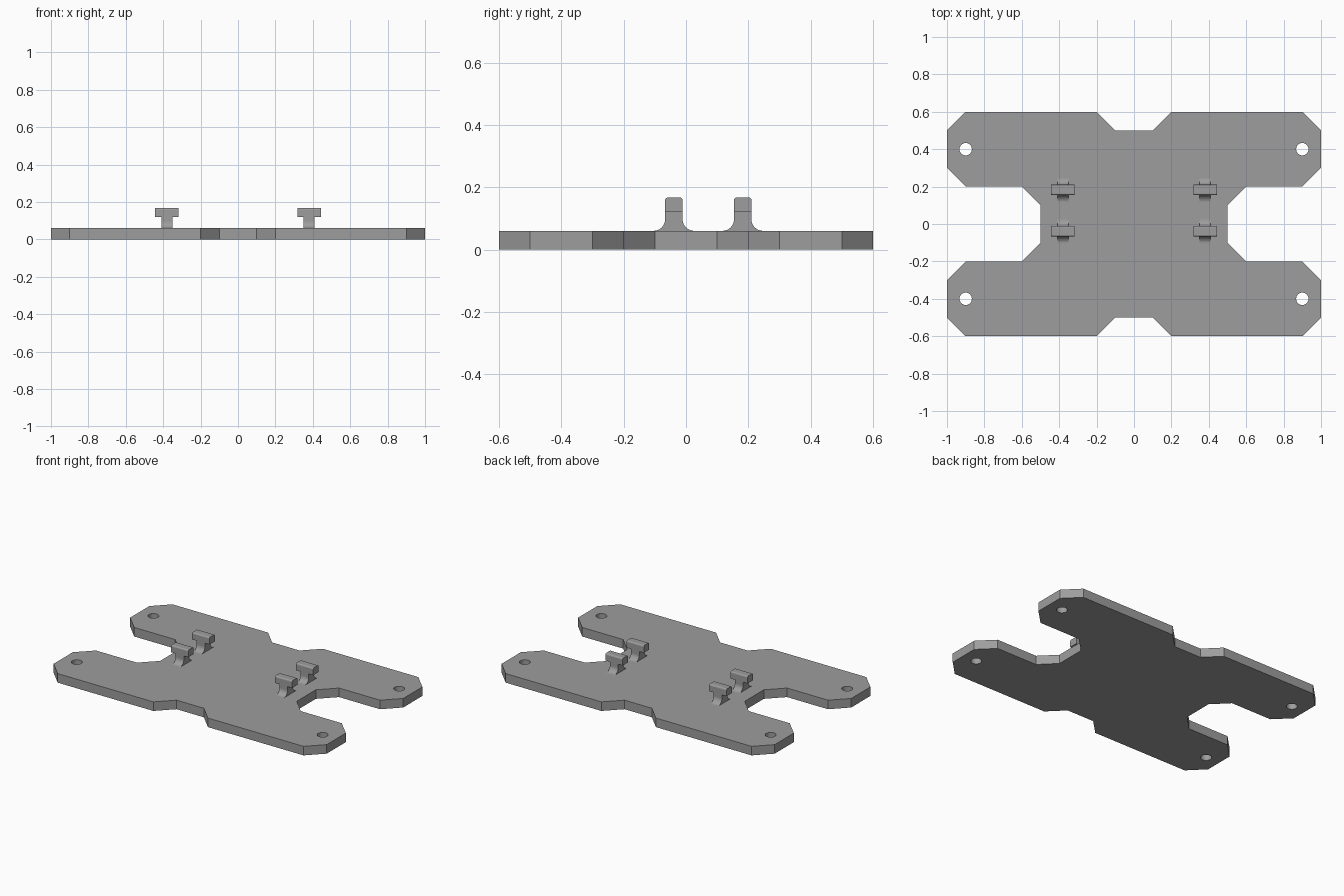
import bpy
from math import sin, cos, pi
from mathutils import Matrix, Vector

if "Cube" in bpy.data.objects:
    bpy.data.objects.remove(bpy.data.objects["Cube"])

# Dark grey finish shared by every part
grey = bpy.data.materials.new("dark_grey")
grey.diffuse_color = (0.34, 0.34, 0.34, 1)
grey.use_nodes = True
grey.node_tree.nodes["Principled BSDF"].inputs["Base Color"].default_value = grey.diffuse_color


def prism(name, loops, depth, matrix):
    """Extrude closed 2D loops (inner loops become holes), centred on local z."""
    curve = bpy.data.curves.new(name + "_outline", 'CURVE')
    curve.dimensions = '2D'
    curve.fill_mode = 'BOTH'
    curve.extrude = depth / 2
    for loop in loops:
        spline = curve.splines.new('POLY')
        spline.points.add(len(loop) - 1)
        for p, (x, y) in zip(spline.points, loop):
            p.co = (x, y, 0, 1)
        spline.use_cyclic_u = True
    helper = bpy.data.objects.new(name + "_outline", curve)
    bpy.context.collection.objects.link(helper)
    bpy.context.view_layer.update()
    deps = bpy.context.evaluated_depsgraph_get()
    mesh = bpy.data.meshes.new_from_object(helper.evaluated_get(deps))
    bpy.data.objects.remove(helper)
    mesh.transform(matrix)
    mesh.materials.clear()
    mesh.materials.append(grey)
    for poly in mesh.polygons:
        poly.use_smooth = False
    ob = bpy.data.objects.new(name, mesh)
    bpy.context.collection.objects.link(ob)
    return ob


def arc(cx, cy, r, a0, a1, n):
    return [(cx + r * cos(a0 + (a1 - a0) * i / n),
             cy + r * sin(a0 + (a1 - a0) * i / n)) for i in range(n + 1)]


def mirrored(half):
    """Close a right-hand half profile with its reflection in x = 0."""
    return half + [(-x, y) for x, y in reversed(half)]


# H-shaped base plate with four screw holes
quarter = [(0.1, 0.5), (0.2, 0.6), (0.9, 0.6), (1, 0.5),
           (1, 0.3), (0.9, 0.2), (0.6, 0.2), (0.5, 0.1)]
outline = mirrored(quarter + [(x, -y) for x, y in reversed(quarter)])
holes = [arc(sx * 0.9, sy * 0.4, 0.033, 0, 2 * pi * 31 / 32, 31)
         for sx in (-1, 1) for sy in (-1, 1)]
prism("base_plate", [outline] + holes, 0.06, Matrix.Translation((0, 0, 0.03)))

# T-shaped cleats: flared stem plus crossbar with rounded top edges
TOP, NECK, FLOOR, W = 0.167, 0.12, 0.06, 0.028
stem = mirrored([(W, NECK)] + arc(W + 0.037, FLOOR + 0.037, 0.037, pi, 1.5 * pi, 8))
bar = mirrored([(W, NECK)] + arc(W - 0.009, TOP - 0.009, 0.009, 0, pi / 2, 4))
profile_to_world = Matrix(((0, 0, 1, 0), (1, 0, 0, 0), (0, 1, 0, 0), (0, 0, 0, 1)))
for side, x in (("left", -0.38), ("right", 0.38)):
    for end, y in (("front", -0.039), ("back", 0.182)):
        place = Matrix.Translation(Vector((x, y, 0))) @ profile_to_world
        prism(f"cleat_stem_{side}_{end}", [stem], 0.06, place)
        prism(f"cleat_bar_{side}_{end}", [bar], 0.126, place)
